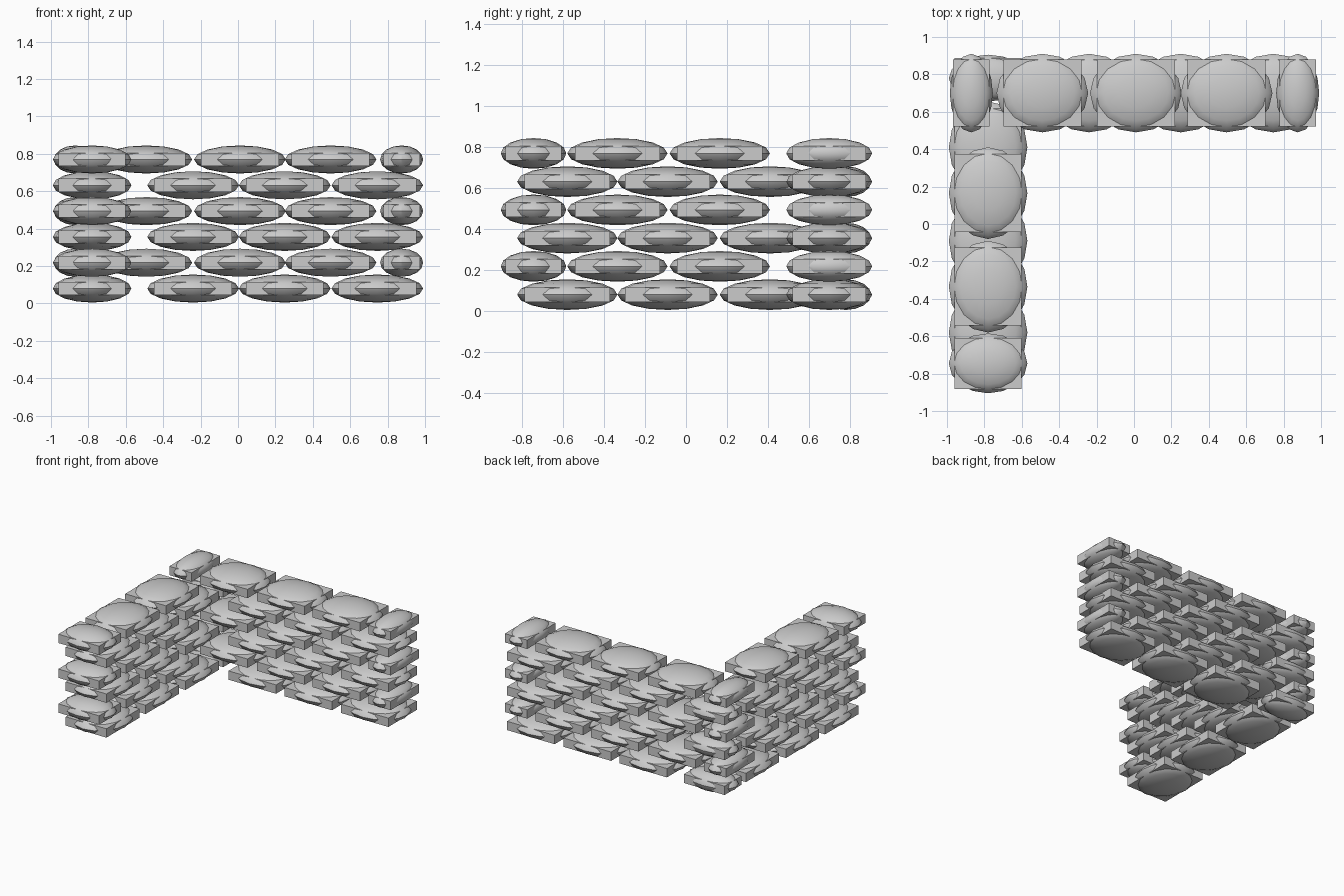
import bpy, bmesh
from mathutils import Matrix, Vector

if "Cube" in bpy.data.objects:
    bpy.data.objects.remove(bpy.data.objects["Cube"])

cloth = bpy.data.materials.new("grey sackcloth")
cloth.diffuse_color = (0.6, 0.6, 0.6, 1)
cloth.use_nodes = True
cloth.node_tree.nodes["Principled BSDF"].inputs["Base Color"].default_value = cloth.diffuse_color

HALF_LONG, HALF_WIDE, HALF_HIGH = 0.245, 0.21, 0.075


def bag(name, x, y, z, hx, hy):
    """Squashed round filling pushed through a thin flat slab."""
    bm = bmesh.new()
    # round filling
    bmesh.ops.create_uvsphere(bm, u_segments=16, v_segments=8, radius=1,
                              matrix=Matrix.Diagonal((hx, hy, HALF_HIGH, 1)))
    for f in bm.faces:
        f.smooth = True
    # flat slab with square corners
    slab = Matrix.Diagonal((hx * 1.7, hy * 1.7, 0.07, 1))
    bmesh.ops.create_cube(bm, size=1, matrix=slab)
    mesh = bpy.data.meshes.new(name)
    bm.to_mesh(mesh)
    bm.free()
    mesh.materials.append(cloth)
    ob = bpy.data.objects.new(name, mesh)
    ob.location = Vector((x, y, z))
    bpy.context.collection.objects.link(ob)
    bpy.context.view_layer.objects.active = ob
    ob.select_set(True)
    bpy.ops.object.shade_smooth_by_angle(angle=0.6)
    ob.select_set(False)


BACK_Y, SIDE_X = 0.70, -0.78
for row in range(6):
    z = 0.08 + row * 0.138
    if row % 2 == 0:
        # full bags, corner closed by a short bag lying along x
        back, side = (-0.24, 0.25, 0.745), (-0.58, -0.09, 0.41)
        bag("corner_bag", SIDE_X, 0.78, z, HALF_WIDE, 0.125)
    else:
        # offset course with short bags at both ends and the corner
        back, side = (-0.49, 0.01, 0.495), (-0.335, 0.165)
        bag("corner_bag", -0.87, BACK_Y, z, 0.115, HALF_WIDE)
        bag("back_end_bag", 0.875, BACK_Y, z, 0.115, HALF_WIDE)
        bag("side_end_bag", SIDE_X, -0.745, z, HALF_WIDE, 0.16)
    for x in back:
        bag("back_wall_bag", x, BACK_Y, z, HALF_LONG, HALF_WIDE)
    for y in side:
        bag("side_wall_bag", SIDE_X, y, z, HALF_WIDE, HALF_LONG)
